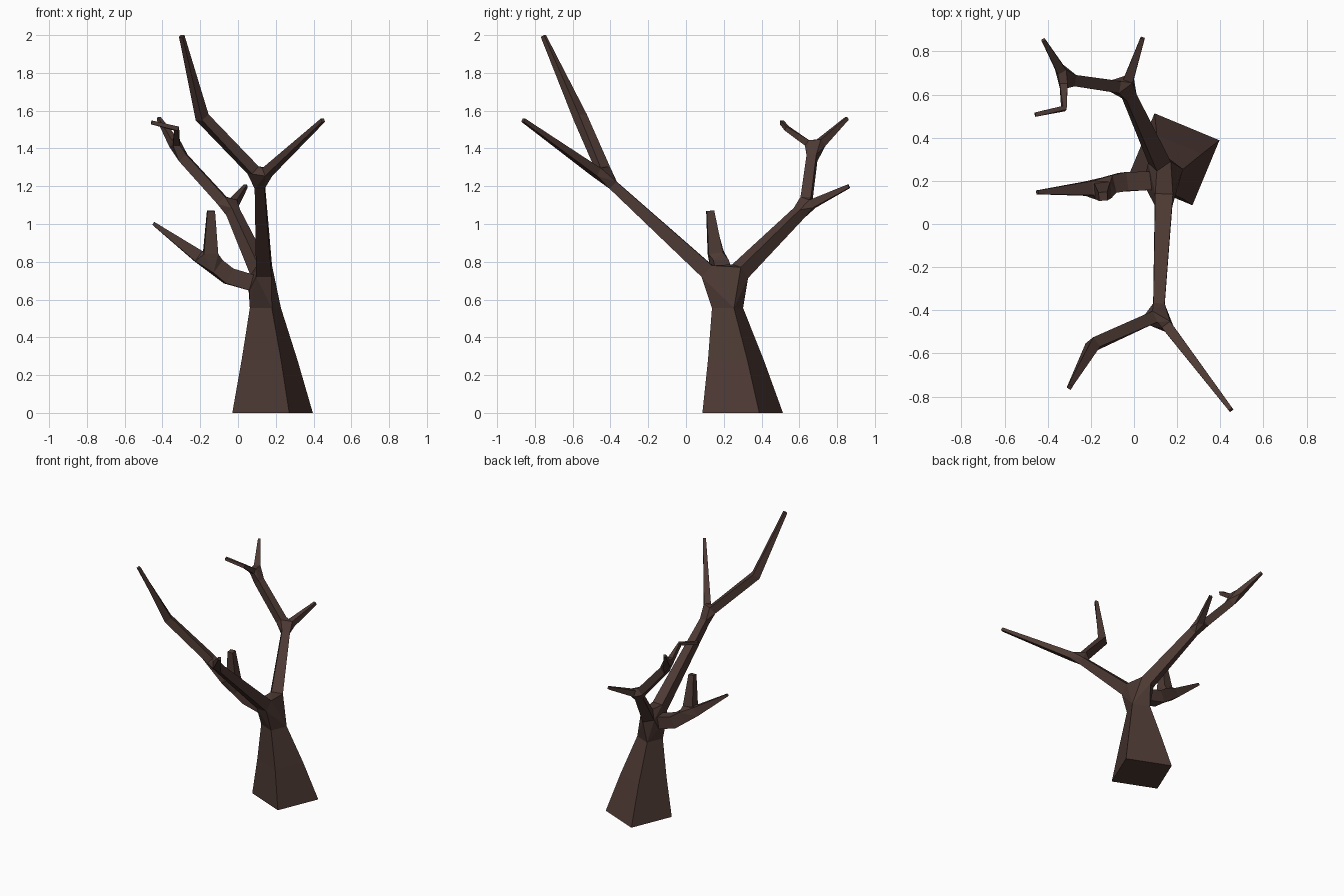
import bpy, bmesh, math
from mathutils import Vector, Matrix

if "Cube" in bpy.data.objects:
    bpy.data.objects.remove(bpy.data.objects["Cube"])

bm = bmesh.new()


def ring(centre, direction, half, roll):
    """Square cross-section around a point on a limb."""
    t = direction.normalized()
    u = Vector((1, 0, 0)) if abs(t.z) > 0.999 else t.cross(Vector((0, 0, 1))).normalized()
    u = Matrix.Rotation(math.radians(roll), 3, t) @ u
    v = t.cross(u)
    return [bm.verts.new(centre + half * (a * u + b * v))
            for a, b in ((-1, -1), (1, -1), (1, 1), (-1, 1))]


def limb(points, roll=0, axis=None, cap_start=False, cap_end=False):
    """Four-sided tapering tube through (x, y, z, half width); returns its end rings."""
    pts = [Vector(p[:3]) for p in points]
    rings = []
    for i, p in enumerate(pts):
        before = (p - pts[i - 1]).normalized() if i else Vector()
        after = (pts[i + 1] - p).normalized() if i < len(pts) - 1 else Vector()
        rings.append(ring(p, axis or before + after, points[i][3], roll))
    for a, b in zip(rings, rings[1:]):
        for k in range(4):
            n = (k + 1) % 4
            bm.faces.new((a[k], a[n], b[n], b[k]))
    if cap_start:
        bm.faces.new(rings[0][::-1])
    if cap_end:
        bm.faces.new(rings[-1])
    return rings[0], rings[-1]


def twig(points, roll=0):
    return limb(points, roll, cap_end=True)[0]


def fork(*rings):
    """Wrap the limb ends meeting at a fork, leaving the limbs open inside."""
    old = set(bm.faces)
    bmesh.ops.convex_hull(bm, input=[v for r in rings for v in r], use_existing_faces=False)
    new = [f for f in bm.faces if f not in old]
    used = {v for f in new for v in f.verts}
    inner = [f for f in new for r in rings
             if all(v in r for v in f.verts) and all(v in used for v in r)]
    bmesh.ops.delete(bm, geom=inner, context='FACES_ONLY')


# trunk
_, trunk_top = limb([(0.183, 0.30, 0, 0.163), (0.167, 0.264, 0.28, 0.113),
                     (0.145, 0.22, 0.555, 0.063)],
                    roll=-22.6, axis=Vector((0, 0, 1)), cap_start=True)

# main branches: front, back and left
front_a, front_b = limb([(0.138, 0.112, 0.75, 0.041), (0.115, -0.385, 1.205, 0.026)])
back_a, back_b = limb([(0.118, 0.287, 0.75, 0.040), (-0.025, 0.60, 1.06, 0.028)], roll=15)
left_a, left_b = limb([(0.07, 0.20, 0.69, 0.043), (-0.05, 0.195, 0.725, 0.044),
                       (-0.115, 0.18, 0.775, 0.042)])
fork(trunk_top, front_a, back_a, left_a)

# front branch twigs
fork(front_b,
     twig([(0.08, -0.437, 1.285, 0.028), (-0.19, -0.56, 1.565, 0.027),
           (-0.298, -0.755, 1.995, 0.011)]),
     twig([(0.155, -0.475, 1.275, 0.024), (0.45, -0.862, 1.55, 0.010)]))

# back branch twigs
upper_a, upper_b = limb([(-0.085, 0.637, 1.125, 0.028), (-0.29, 0.667, 1.35, 0.026)])
fork(back_b, upper_a,
     twig([(-0.025, 0.67, 1.107, 0.023), (0.04, 0.862, 1.20, 0.010)]))
fork(upper_b,
     twig([(-0.34, 0.715, 1.43, 0.022), (-0.42, 0.853, 1.56, 0.009)]),
     twig([(-0.326, 0.64, 1.43, 0.018), (-0.325, 0.535, 1.505, 0.012),
           (-0.458, 0.507, 1.538, 0.010)]))

# left branch twigs
fork(left_b,
     twig([(-0.21, 0.165, 0.83, 0.033), (-0.448, 0.147, 1.003, 0.009)]),
     twig([(-0.145, 0.155, 0.845, 0.038), (-0.143, 0.128, 1.07, 0.020)]))

bmesh.ops.recalc_face_normals(bm, faces=bm.faces[:])
mesh = bpy.data.meshes.new("bare_tree")
bm.to_mesh(mesh)
bm.free()

bark = bpy.data.materials.new("bark")
bark.diffuse_color = (0.075, 0.042, 0.034, 1)
bark.use_nodes = True
bark.node_tree.nodes["Principled BSDF"].inputs["Base Color"].default_value = bark.diffuse_color
mesh.materials.append(bark)
tree = bpy.data.objects.new("bare_tree", mesh)
bpy.context.collection.objects.link(tree)
